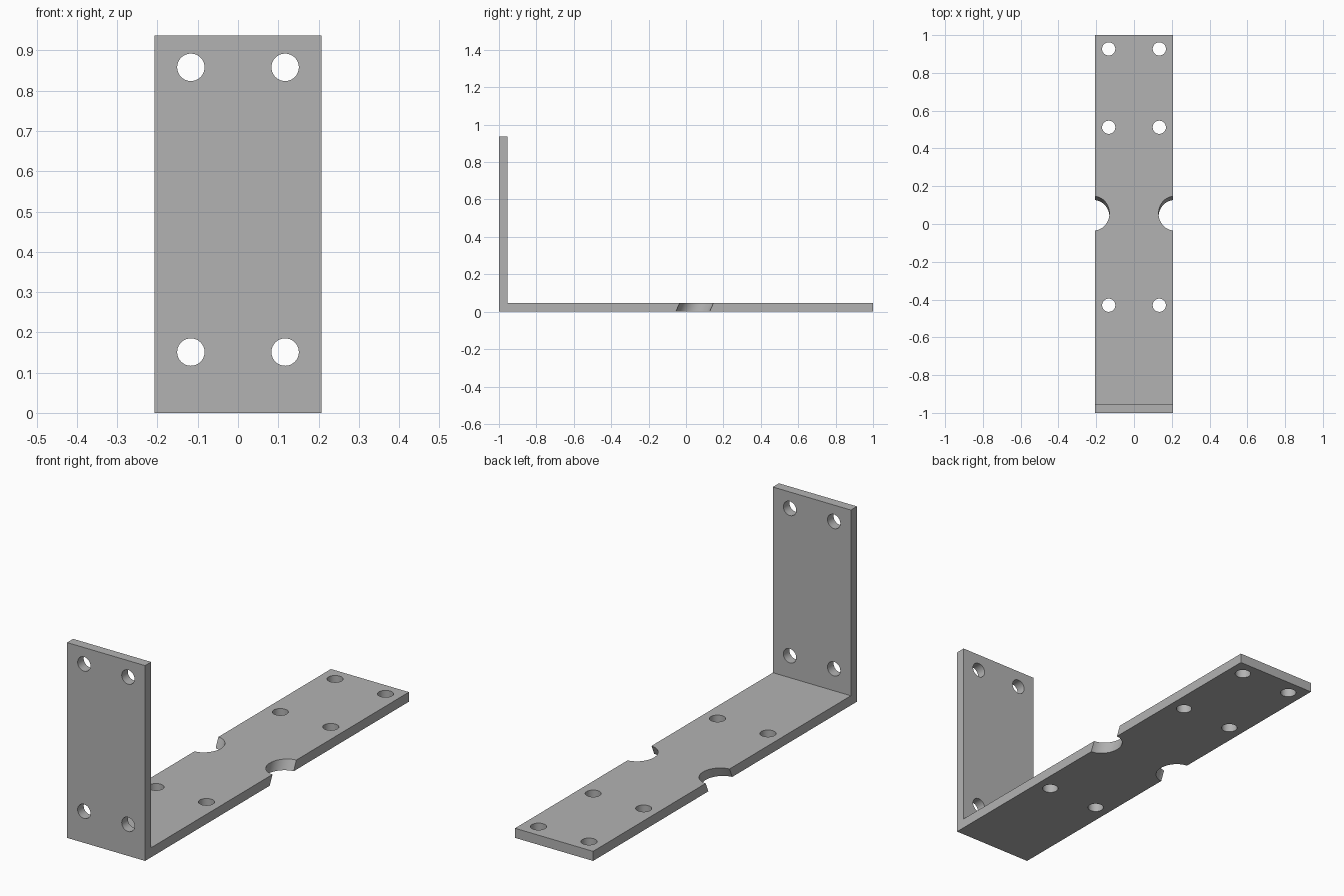
import bpy, bmesh, math
from mathutils import Matrix, Vector

cube = bpy.data.objects.get("Cube")
if cube:
    bpy.data.objects.remove(cube, do_unlink=True)

WIDTH, HEIGHT, THICK = 0.414, 0.937, 0.046

steel = bpy.data.materials.new("plain grey steel")
steel.use_nodes = True
grey = (0.45, 0.45, 0.45, 1)
steel.diffuse_color = grey
steel.node_tree.nodes["Principled BSDF"].inputs["Base Color"].default_value = grey


def add_object(name, bm):
    bmesh.ops.recalc_face_normals(bm, faces=bm.faces)
    mesh = bpy.data.meshes.new(name)
    bm.to_mesh(mesh)
    bm.free()
    mesh.materials.append(steel)
    obj = bpy.data.objects.new(name, mesh)
    bpy.context.collection.objects.link(obj)
    return obj


def add_cylinder(bm, centre, radius, tilt):
    """Cylinder along z, turned about x by tilt."""
    matrix = Matrix.Translation(centre) @ Matrix.Rotation(tilt, 4, "X")
    bmesh.ops.create_cone(bm, cap_ends=True, segments=64, radius1=radius,
                          radius2=radius, depth=0.3, matrix=matrix)


# L-shaped plate: side profile extruded across the width
profile = [(-1, 0), (1, 0), (1, THICK), (THICK - 1, THICK),
           (THICK - 1, HEIGHT), (-1, HEIGHT)]
bm = bmesh.new()
side = bm.faces.new([bm.verts.new((-WIDTH / 2, y, z)) for y, z in profile])
swept = bmesh.ops.extrude_face_region(bm, geom=[side])["geom"]
bmesh.ops.translate(bm, vec=Vector((WIDTH, 0, 0)),
                    verts=[v for v in swept if isinstance(v, bmesh.types.BMVert)])
bracket = add_object("angle_bracket", bm)

# Screw holes and slanted edge notches, mirrored left and right
bm = bmesh.new()
for s in (-1, 1):
    for y in (-0.43, 0.512, 0.927):
        add_cylinder(bm, (s * 0.134, y, THICK / 2), 0.035, 0)
    for z in (0.151, 0.858):
        add_cylinder(bm, (s * 0.117, THICK / 2 - 1, z), 0.034, math.pi / 2)
    add_cylinder(bm, (s * 0.213, 0.046, THICK / 2), 0.083, -math.radians(24))
cutter = add_object("hole_cutter", bm)
cutter.hide_render = True
cutter.hide_set(True)

cut = bracket.modifiers.new("holes", "BOOLEAN")
cut.operation = "DIFFERENCE"
cut.solver = "EXACT"
cut.object = cutter

# Bake the cut, then smooth only the hole walls
bpy.context.view_layer.objects.active = bracket
bracket.select_set(True)
bpy.ops.object.modifier_apply(modifier=cut.name)
bpy.data.objects.remove(cutter, do_unlink=True)
bpy.ops.object.shade_smooth_by_angle(angle=math.radians(30))
